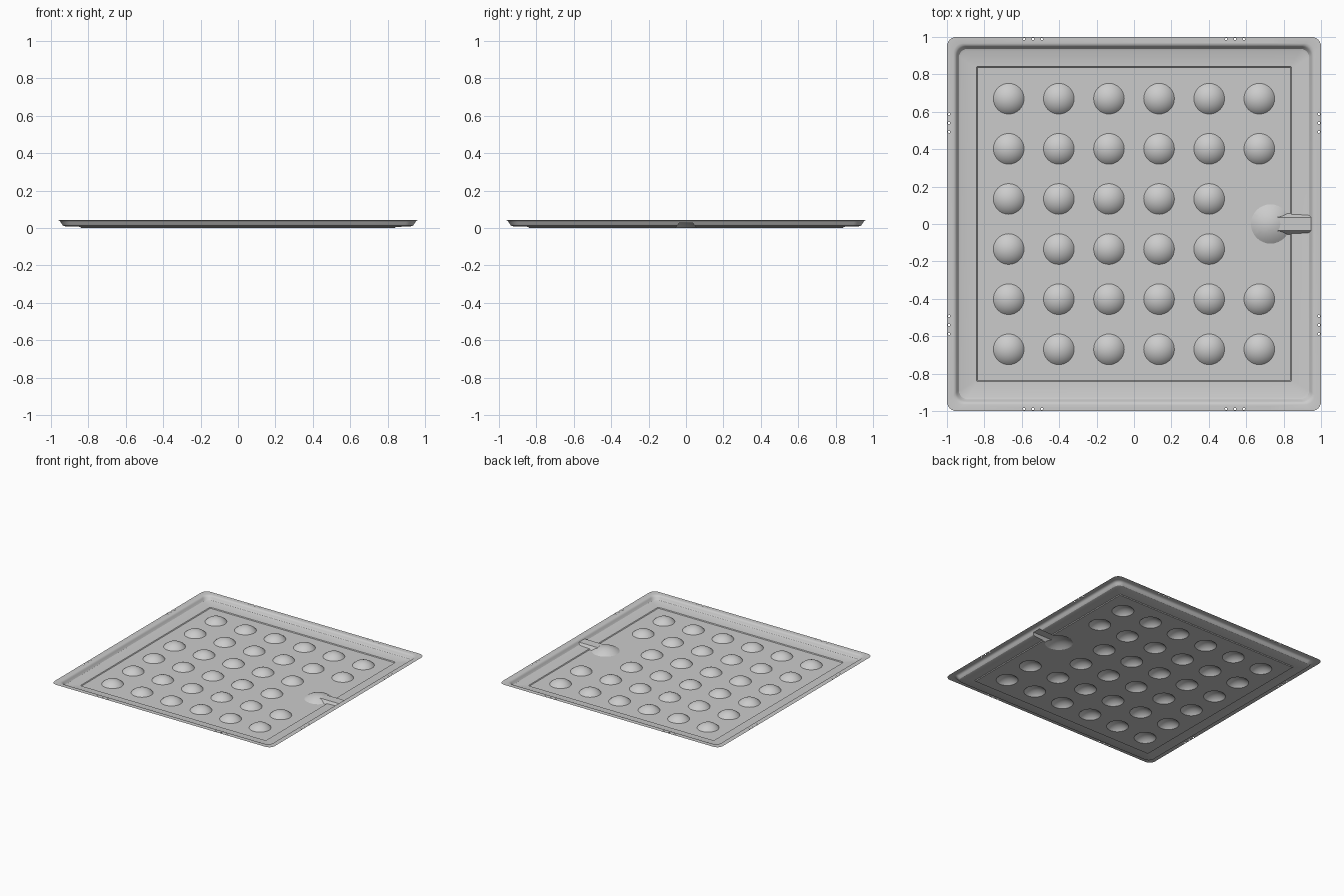
import bpy, bmesh, math
from mathutils import Vector

if "Cube" in bpy.data.objects:
    bpy.data.objects.remove(bpy.data.objects["Cube"])

TOP, CH_Z = 0.043, 0.027           # rim height, channel roof height
CH_B, CH_T = 0.055, 0.036          # channel half widths: base, roof
DX, DR, DH = 0.73, 0.105, 0.036    # drain bulge centre x, radius, height
HOLE_SEG = 32
# tray section from floor to rim: half size, z, corner radius
SECTION = [(0.838, 0, 0.006), (0.843, 0.006, 0.01), (0.925, 0.009, 0.04),
           (0.936, 0.013, 0.045), (0.943, 0.022, 0.05), (0.950, 0.034, 0.05),
           (0.956, 0.040, 0.05), (0.966, TOP, 0.05), (1.0, TOP, 0.05)]


def make_object(name, bm):
    for f in bm.faces:
        f.normal_update()
        if f.normal.z < 0:
            f.normal_flip()
    me = bpy.data.meshes.new(name)
    bm.to_mesh(me)
    bm.free()
    ob = bpy.data.objects.new(name, me)
    bpy.context.collection.objects.link(ob)
    return ob


def closed_loop(bm, pts):
    vs = [bm.verts.new(p) for p in pts]
    return vs, [bm.edges.new((vs[i], vs[(i + 1) % len(vs)])) for i in range(len(vs))]


def circle(cx, cy, r, z, n=HOLE_SEG):
    return [(cx + r * math.cos(2 * math.pi * i / n), cy + r * math.sin(2 * math.pi * i / n), z)
            for i in range(n)]


def rounded_square(half, z, r, n=6):
    pts = []
    for q, (sx, sy) in enumerate([(1, 1), (-1, 1), (-1, -1), (1, -1)]):
        for i in range(n + 1):
            a = math.pi / 2 * (q + i / n)
            pts.append((sx * (half - r) + r * math.cos(a), sy * (half - r) + r * math.sin(a), z))
    return pts


def half_width(z):
    return CH_B + (CH_T - CH_B) * z / CH_Z


def cut_channel(bm):
    """Open the sheet where the drain channel passes."""
    planes = [((0, 0, CH_Z), (0, 0, 1))]
    planes += [((0, s * CH_B, 0), (0, s * CH_Z, CH_B - CH_T)) for s in (-1, 1)]
    for co, no in planes:
        bmesh.ops.bisect_plane(bm, geom=bm.verts[:] + bm.edges[:] + bm.faces[:],
                               plane_co=co, plane_no=Vector(no).normalized(), dist=1e-6)
    bmesh.ops.bisect_plane(bm, geom=bm.verts[:] + bm.edges[:] + bm.faces[:],
                           plane_co=(DX, 0, 0), plane_no=(1, 0, 0), dist=1e-6)
    dead = []
    for f in bm.faces:
        c = f.calc_center_median()
        if c.x > DX and c.z < CH_Z and abs(c.y) < half_width(c.z):
            dead.append(f)
    bmesh.ops.delete(bm, geom=dead, context='FACES')


def cap_mesh(bm, r, profile, n=HOLE_SEG):
    """Lathe a cap; profile lists (radius, z) from the base, ending below the pole."""
    rings = [[bm.verts.new(p) for p in circle(0, 0, rr, z, n)] for rr, z in profile[:-1]]
    pole = bm.verts.new((0, 0, profile[-1][1]))
    for a, b in zip(rings, rings[1:]):
        for i in range(n):
            j = (i + 1) % n
            bm.faces.new((a[i], a[j], b[j], b[i]))
    for i in range(n):
        bm.faces.new((rings[-1][i], rings[-1][(i + 1) % n], pole))


pitch = 0.268
centres = [((i - 2.5) * pitch, (j - 2.5) * pitch) for i in range(6) for j in range(6)
           if not (i == 5 and j in (2, 3))]
DOME_R, DOME_H = 0.082, 0.038

# tray: walls lofted through the section, then floor and rim filled around holes
bm = bmesh.new()
loops = [closed_loop(bm, rounded_square(*s)) for s in SECTION]
for (a, _), (b, _) in zip(loops[:-2], loops[1:-1]):
    for i in range(len(a)):
        j = (i + 1) % len(a)
        bm.faces.new((a[i], a[j], b[j], b[i]))
floor_edges = list(loops[0][1])
for x, y in centres:
    floor_edges += closed_loop(bm, circle(x, y, DOME_R, 0))[1]
floor_edges += closed_loop(bm, circle(DX, 0, DR, 0))[1]
bmesh.ops.triangle_fill(bm, use_beauty=True, edges=floor_edges, normal=(0, 0, 1))
# rim with groups of three small fixing holes on every side
rim_edges = loops[-2][1] + loops[-1][1]
for s in (-1, 1):
    for c in (-0.54, 0.54):
        for d in (-0.048, 0, 0.048):
            for x, y in ((c + d, s * 0.989), (s * 0.989, c + d)):
                rim_edges += closed_loop(bm, circle(x, y, 0.006, TOP, 10))[1]
bmesh.ops.triangle_fill(bm, use_beauty=True, edges=rim_edges, normal=(0, 0, 1))
cut_channel(bm)
make_object("tray", bm)

# raised domes sharing one mesh
bm = bmesh.new()
R = (DOME_R ** 2 + DOME_H ** 2) / (2 * DOME_H)
a0 = math.asin(DOME_R / R)
steps = [a0 * (1 - k / 8) for k in range(9)]
cap_mesh(bm, DOME_R, [(R * math.sin(a), R * math.cos(a) - R + DOME_H) for a in steps])
first = make_object("dome", bm)
for k, (x, y) in enumerate(centres):
    ob = first if k == 0 else first.copy()
    if k:
        bpy.context.collection.objects.link(ob)
    ob.location = (x, y, 0)

# drain bulge, opened towards the channel
bm = bmesh.new()
cap_mesh(bm, DR, [(DR * (1 - k / 10), DH * (1 - (1 - k / 10) ** 2)) for k in range(11)])
bmesh.ops.translate(bm, verts=bm.verts[:], vec=(DX, 0, 0))
cut_channel(bm)
make_object("drain_bulge", bm)


def wall_x(z):
    for (h0, z0, _), (h1, z1, _) in zip(SECTION, SECTION[1:]):
        if z0 <= z <= z1 and z1 > z0:
            return h0 + (h1 - h0) * (z - z0) / (z1 - z0)


# drain channel running from the bulge out through the wall
bm = bmesh.new()
zs = [CH_Z * k / 6 for k in range(7)]
section = [(-half_width(z), z) for z in zs] + [(CH_T * k / 4, CH_Z) for k in range(-3, 4)]
section += [(half_width(z), z) for z in reversed(zs)]
rows = []
for y, z in section:
    r2 = DR ** 2 * (1 - z / DH)
    x0 = DX + math.sqrt(max(r2 - y * y, 0))
    rows.append((bm.verts.new((x0, y, z)), bm.verts.new((wall_x(z), y, z))))
for (a, b), (c, d) in zip(rows, rows[1:]):
    bm.faces.new((a, b, d, c))
make_object("drain_channel", bm)

# smooth shading with crisp creases
for ob in bpy.context.collection.objects:
    ob.select_set(True)
    bpy.context.view_layer.objects.active = ob
bpy.ops.object.shade_smooth_by_angle(angle=math.radians(30))
